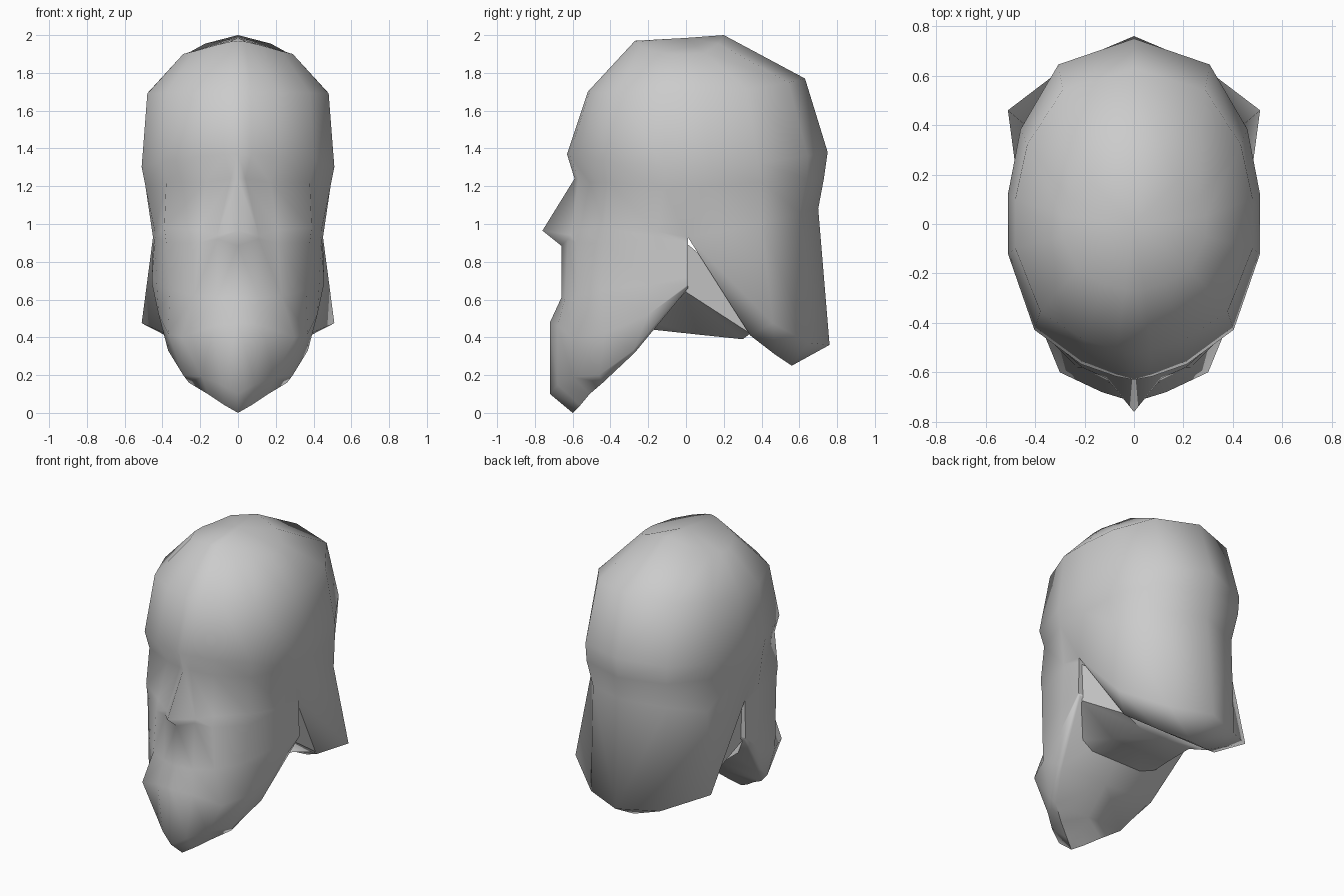
import bpy, bmesh, math

if "Cube" in bpy.data.objects:
    bpy.data.objects.remove(bpy.data.objects["Cube"])


def finish(bm, name, angle):
    """Turn a bmesh into a smooth-shaded object."""
    bmesh.ops.recalc_face_normals(bm, faces=bm.faces)
    mesh = bpy.data.meshes.new(name)
    bm.to_mesh(mesh)
    bm.free()
    ob = bpy.data.objects.new(name, mesh)
    bpy.context.collection.objects.link(ob)
    bpy.ops.object.select_all(action='DESELECT')
    ob.select_set(True)
    bpy.context.view_layer.objects.active = ob
    bpy.ops.object.shade_smooth_by_angle(angle=math.radians(angle))
    return ob


def skin(bm, cache, rows):
    """Skin neighbouring rows of points on both sides of the middle plane."""
    def vert(p):
        key = tuple(round(c, 3) + 0.0 for c in p)
        if key not in cache:
            cache[key] = bm.verts.new(key)
        return cache[key]

    for a, b in zip(rows, rows[1:]):
        for i in range(len(a) - 1):
            for s in (1, -1):
                quad = [vert((s * p[0], p[1], p[2]))
                        for p in (a[i], a[i + 1], b[i + 1], b[i])]
                quad = list(dict.fromkeys(quad))
                if len(quad) > 2 and not bm.faces.get(quad):
                    bm.faces.new(quad)


def middle(row):
    return [(0, y, z) for _, y, z in row]


# Skull rings: one plan outline scaled to each ring
PLAN = [(0, -1), (.14, -.98), (.42, -.90), (.79, -.68), (1, -.19),
        (1, .16), (.9, .51), (.6, .86), (0, 1)]


def ring(hw, yf, zf, yb, zb, zside, power=2):
    pts = []
    for px, py in PLAN:
        y_end, z_end = (yf, zf) if py < 0 else (yb, zb)
        pts.append((px * hw, abs(py) * y_end, zside + (z_end - zside) * abs(py) ** power))
    return pts


brow = ring(.51, -.63, 1.37, .75, 1.38, 1.30)
forehead = ring(.48, -.52, 1.70, .63, 1.77, 1.69)
crown = ring(.29, -.27, 1.97, .20, 2.00, 1.90, 4)
peak = [(0, 0, 1.985)] * len(PLAN)

# Face, nose and beard rows, middle to side
face = [
    [(0, -.59, 1.24), (.04, -.57, 1.24), (.17, -.51, 1.22), (.38, -.41, 1.22), (.49, -.12, 1.20), (.49, .10, 1.20)],
    [(0, -.76, .965), (.11, -.61, .94), (.21, -.56, .97), (.39, -.43, .98), (.44, -.15, .96), (.45, .01, .93)],
    [(0, -.66, .885), (.11, -.625, .92), (.21, -.58, .90), (.38, -.43, .90), (.44, -.15, .93), (.45, .01, .90)],
    [(0, -.66, .61), (.11, -.64, .61), (.23, -.58, .62), (.36, -.45, .65), (.43, -.18, .68), (.455, .01, .72)],
    [(0, -.72, .48), (.13, -.68, .46), (.30, -.60, .40), (.37, -.43, .42), (.42, -.20, .52), (.455, .01, .68)],
    [(0, -.72, .10), (.09, -.68, .15), (.19, -.60, .19), (.29, -.46, .20), (.37, -.28, .33), (.45, .01, .67)],
    [(0, -.60, .00), (.07, -.56, .04), (.16, -.51, .10), (.26, -.44, .16), (.35, -.27, .32), (.44, .01, .66)],
]
# Long hair rows, side to back, ending with the inner edge
ear = face[1][-1]
hair = [
    [face[0][-1], (.45, .40, 1.22), (.30, .64, 1.24), (0, .73, 1.24)],
    [ear, (.44, .40, 1.00), (.28, .60, 1.06), (0, .70, 1.08)],
    [ear, (.51, .46, .475), (.26, .65, .37), (0, .76, .36)],
    [ear, (.36, .34, .41), (.19, .47, .31), (0, .56, .25)],
]

bm, cache = bmesh.new(), {}
skin(bm, cache, [peak, crown, forehead, brow, face[0] + hair[0][1:]])
skin(bm, cache, face + [middle(face[-1])])
skin(bm, cache, hair + [middle(hair[-1])])
jaw_edge = [row[-1] for row in face[1:]]
skin(bm, cache, [jaw_edge, middle(jaw_edge)])
finish(bm, "head_with_hair_and_beard", 75)

# Neck: wide where it meets jaw and hair, narrowing to a slanted bottom
bm, cache = bmesh.new(), {}
upper = [(.30, -.10, .85), (.43, .00, .90), (.34, .36, .60)]
rim = [(.30, -.17, .48), (.42, .00, .64), (.35, .34, .42)]
bottom = [(.19, -.17, .44), (.22, .06, .415), (.19, .30, .39)]
skin(bm, cache, [middle(upper), upper, rim, bottom, middle(bottom)])
for k in (0, -1):
    end = [r[k] for r in (upper, rim, bottom)]
    skin(bm, cache, [end, middle(end)])
finish(bm, "neck", 50)
